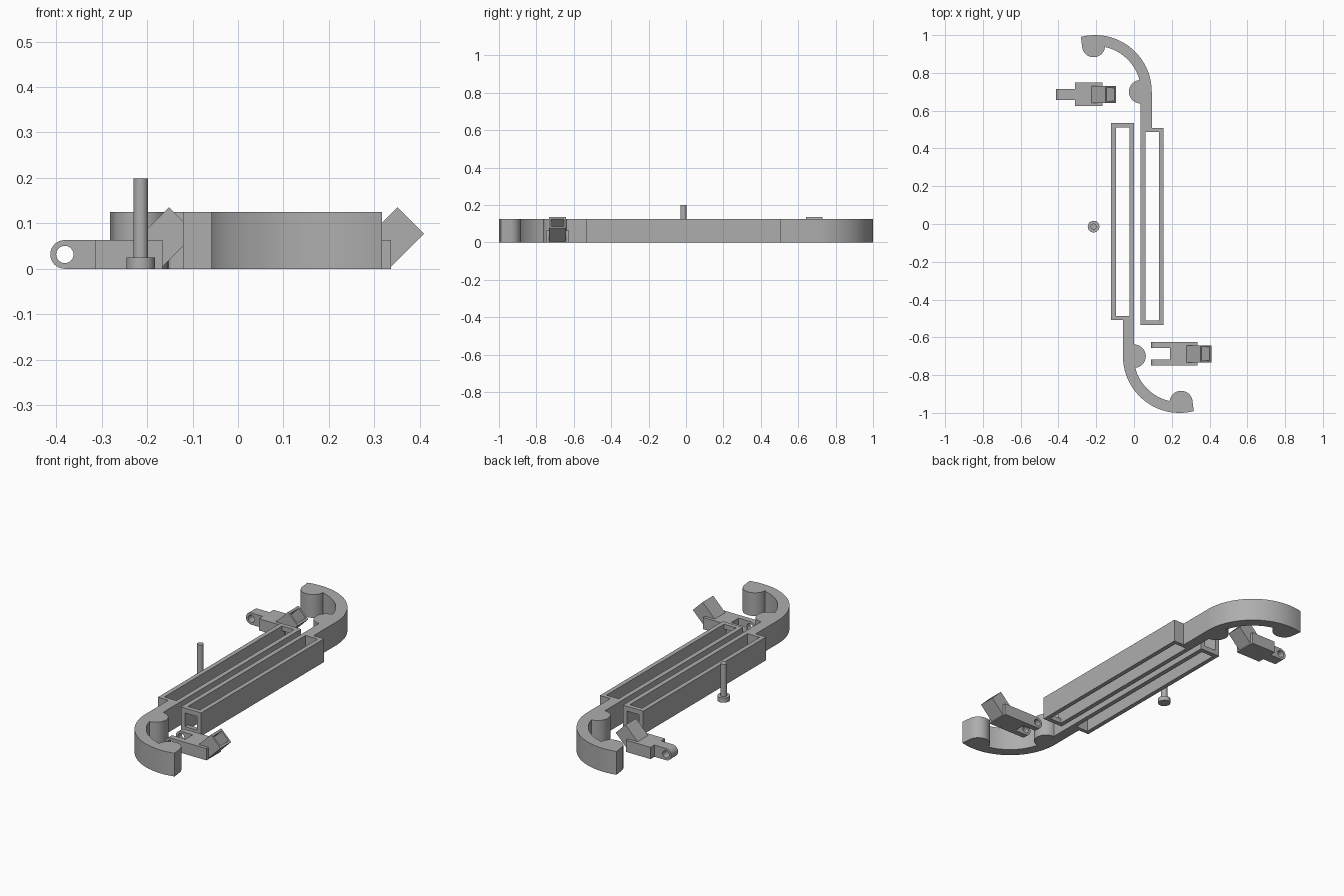
import bpy, bmesh, math
from mathutils import Matrix, Vector

if "Cube" in bpy.data.objects:
    bpy.data.objects.remove(bpy.data.objects["Cube"])

grey = bpy.data.materials.new("plain grey")
grey.diffuse_color = (0.42, 0.42, 0.42, 1)
grey.use_nodes = True
grey.node_tree.nodes["Principled BSDF"].inputs["Base Color"].default_value = grey.diffuse_color


def arc(cx, cy, r, a0, a1, n):
    """Points along an arc, angles in degrees."""
    angles = [math.radians(a0 + (a1 - a0) * i / n) for i in range(n + 1)]
    return [(cx + r * math.cos(a), cy + r * math.sin(a)) for a in angles]


def rect(x0, x1, y0, y1):
    return [(x0, y0), (x1, y0), (x1, y1), (x0, y1)]


def prism(name, pts, lo, hi, upright=False):
    """Extrude a profile along z, or an xz profile along y when upright."""
    bm = bmesh.new()
    place = (lambda p: (p[0], lo, p[1])) if upright else (lambda p: (p[0], p[1], lo))
    face = bm.faces.new([bm.verts.new(place(p)) for p in pts])
    ext = bmesh.ops.extrude_face_region(bm, geom=[face])
    step = Vector((0, hi - lo, 0)) if upright else Vector((0, 0, hi - lo))
    bmesh.ops.translate(bm, vec=step,
                        verts=[v for v in ext["geom"] if isinstance(v, bmesh.types.BMVert)])
    bmesh.ops.recalc_face_normals(bm, faces=bm.faces)
    mesh = bpy.data.meshes.new(name)
    bm.to_mesh(mesh)
    bm.free()
    mesh.materials.append(grey)
    ob = bpy.data.objects.new(name, mesh)
    bpy.context.collection.objects.link(ob)
    return ob


def combine(ob, other, operation):
    """Apply a boolean and remove the helper."""
    mod = ob.modifiers.new("combine", "BOOLEAN")
    mod.operation, mod.object, mod.solver = operation, other, "EXACT"
    bpy.ops.object.select_all(action="DESELECT")
    bpy.context.view_layer.objects.active = ob
    ob.select_set(True)
    bpy.ops.object.modifier_apply(modifier=mod.name)
    bpy.data.objects.remove(other)


def smooth(ob):
    bpy.ops.object.select_all(action="DESELECT")
    bpy.context.view_layer.objects.active = ob
    ob.select_set(True)
    bpy.ops.object.shade_smooth_by_angle(angle=math.radians(30))


def make_arm(name):
    """Slotted frame with a curved hook, round hook tip and half-round bump."""
    outline = [(0.035, -0.535), (0.156, -0.535), (0.156, 0.508), (0.094, 0.508)]
    outline += arc(-0.206, 0.70, 0.30, 0, 104.5, 32)
    outline += arc(-0.214, 0.944, 0.061, 180, 358, 20)
    outline += arc(-0.206, 0.70, 0.243, 76, 15, 22)
    outline += arc(0.035, 0.70, 0.062, 100, 270, 20)
    arm = prism(name, outline, 0, 0.125)
    combine(arm, prism("slot", rect(0.060, 0.132, -0.511, 0.487), -0.1, 0.3), "DIFFERENCE")
    # window through the free end of the frame
    combine(arm, prism("window", rect(0.060, 0.132, 0.026, 0.099), -0.6, -0.5, True), "DIFFERENCE")
    return arm


back_arm = make_arm("back_hook_arm")
front_arm = make_arm("front_hook_arm")
front_arm.data.transform(Matrix.Translation((0.0355, 0, 0)) @ Matrix.Rotation(math.pi, 4, "Z"))
smooth(back_arm)
smooth(front_arm)


def make_jaw(name, tip, yc, lugs):
    """Block with a tilted hollow head and hinge lugs (y ranges)."""
    h = 0.063
    jaw = prism(name, rect(tip - 0.219, tip - 0.072, 0, h), yc - 0.062, yc + 0.062, True)
    head = [(-0.058, 0.135), (0, 0.077), (-0.077, 0), (-0.105, 0), (-0.1335, 0.0595)]
    combine(jaw, prism("head", [(tip + x, z) for x, z in head], yc - 0.045, yc + 0.045, True), "UNION")
    # square pocket sunk into the tilted end face
    mid, along, across = Vector((tip - 0.029, 0.106)), Vector((1, 1)).normalized(), Vector((-1, 1)).normalized()
    pocket = [mid + along * a + across * b for a, b in
              ((-0.07, -0.029), (0.03, -0.029), (0.03, 0.029), (-0.07, 0.029))]
    combine(jaw, prism("pocket", [tuple(p) for p in pocket], yc - 0.035, yc + 0.035, True), "DIFFERENCE")
    # rounded hinge lugs with a pin hole
    x_end = tip - 0.319
    for y0, y1 in lugs:
        lug = [(tip - 0.21, 0), (tip - 0.21, h)] + arc(x_end + h / 2, h / 2, h / 2, 90, 270, 20)
        combine(jaw, prism("lug", lug, yc + y0, yc + y1, True), "UNION")
    hole = arc(x_end + 0.032, 0.0315, 0.019, 0, 360, 28)[:-1]
    combine(jaw, prism("hole", hole, yc - 0.2, yc + 0.2, True), "DIFFERENCE")
    smooth(jaw)


make_jaw("tongue_jaw", -0.094, 0.686, [(-0.029, 0.029)])
make_jaw("fork_jaw", 0.409, -0.687, [(-0.062, -0.031), (0.031, 0.062)])

# hinge pin standing on its head
pin = prism("hinge_pin", arc(-0.214, -0.014, 0.031, 0, 360, 32)[:-1], 0, 0.025)
combine(pin, prism("shaft", arc(-0.214, -0.014, 0.016, 0, 360, 32)[:-1], 0.015, 0.199), "UNION")
smooth(pin)
